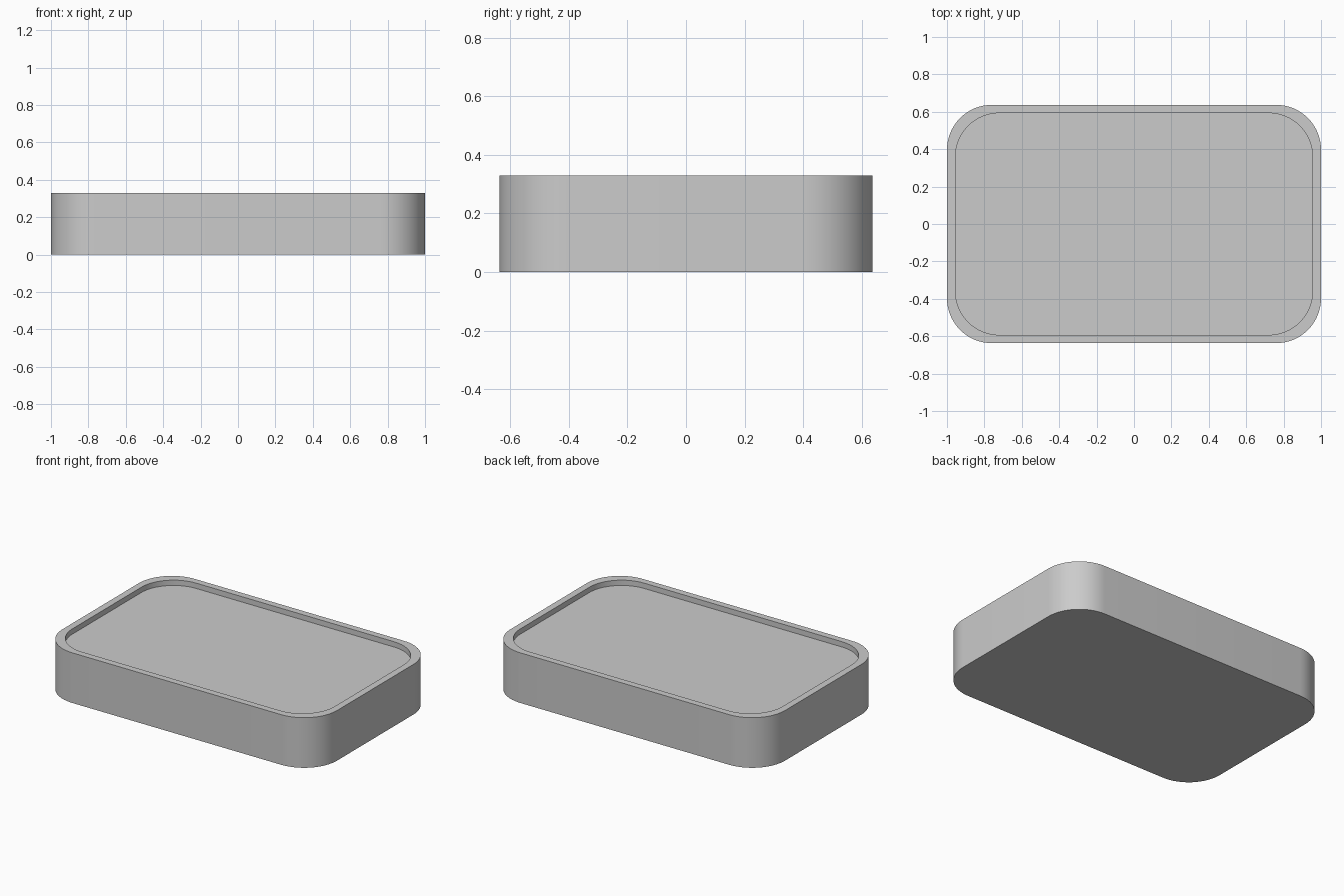
import bpy, bmesh, math

if "Cube" in bpy.data.objects:
    bpy.data.objects.remove(bpy.data.objects["Cube"])

HEIGHT, FLOOR = 0.33, 0.295
STEPS = 16  # segments per rounded corner


def rounded_rect(bm, hx, hy, r, z):
    """Loop of vertices around a rounded rectangle."""
    loop = []
    for i, (sx, sy) in enumerate([(1, 1), (-1, 1), (-1, -1), (1, -1)]):
        for k in range(STEPS + 1):
            a = math.pi / 2 * (i + k / STEPS)
            loop.append(bm.verts.new((sx * (hx - r) + r * math.cos(a),
                                      sy * (hy - r) + r * math.sin(a), z)))
    return loop


def bridge(bm, a, b):
    """Quad strip between two matching loops."""
    n = len(a)
    for i in range(n):
        j = (i + 1) % n
        bm.faces.new((a[i], a[j], b[j], b[i]))


# Tray: outer wall, flat rim, shallow recess wall and floor
bm = bmesh.new()
outer, inner = (1.0, 0.637, 0.24), (0.955, 0.593, 0.235)
loops = [rounded_rect(bm, *outer, 0), rounded_rect(bm, *outer, HEIGHT),
         rounded_rect(bm, *inner, HEIGHT), rounded_rect(bm, *inner, FLOOR)]
for a, b in zip(loops, loops[1:]):
    bridge(bm, a, b)
bm.faces.new(loops[0][::-1])
bm.faces.new(loops[-1])
bmesh.ops.recalc_face_normals(bm, faces=bm.faces)

mesh = bpy.data.meshes.new("tray")
bm.to_mesh(mesh)
bm.free()
tray = bpy.data.objects.new("tray", mesh)
bpy.context.collection.objects.link(tray)

# Smooth corners, crisp edges
bpy.context.view_layer.objects.active = tray
tray.select_set(True)
bpy.ops.object.shade_smooth_by_angle(angle=math.radians(30))
